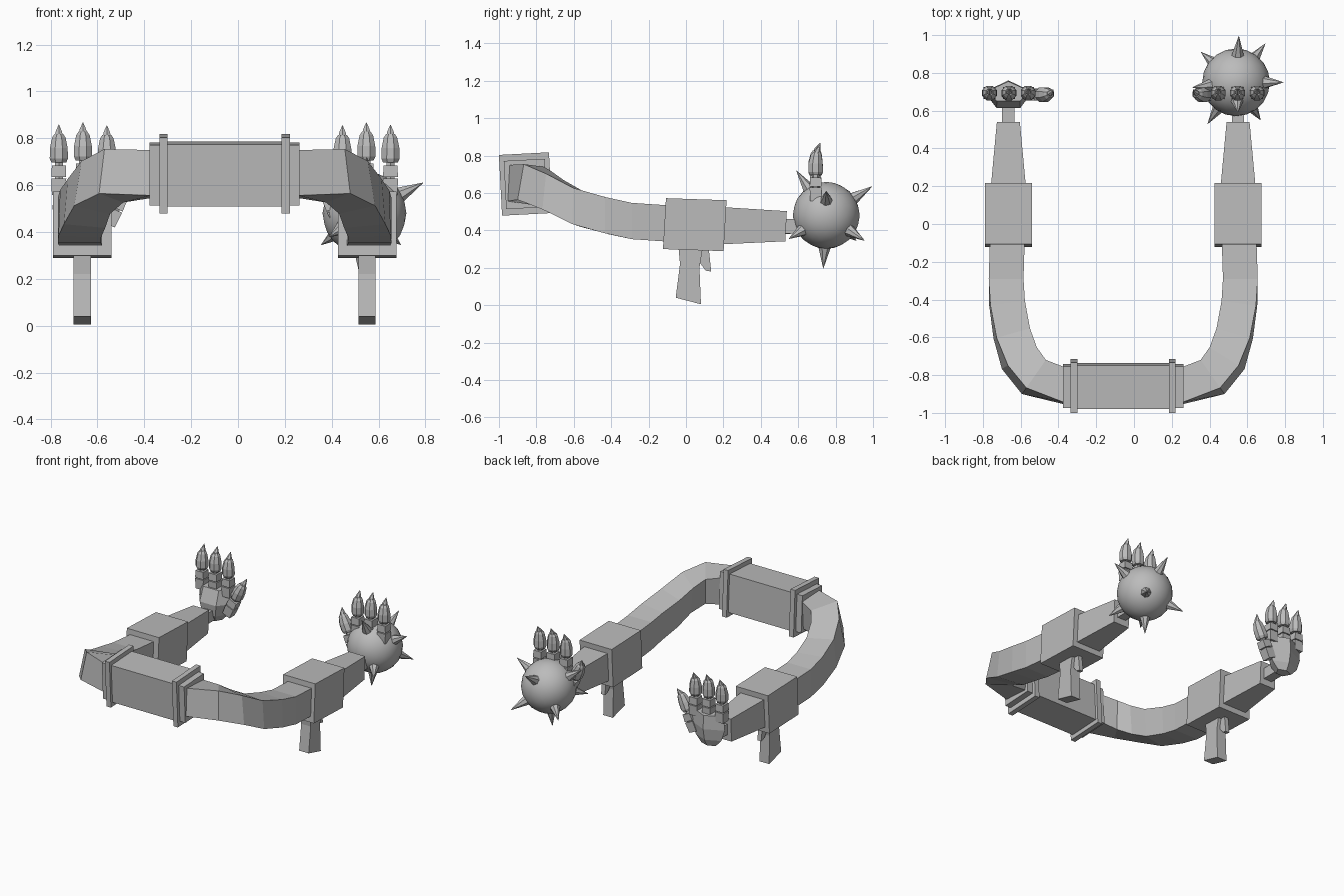
import bpy, bmesh, math
from mathutils import Vector, Matrix

cube = bpy.data.objects.get("Cube")
if cube:
    bpy.data.objects.remove(cube, do_unlink=True)

GREY = (0.5, 0.5, 0.5, 1)
mat = bpy.data.materials.new("plain grey")
mat.use_nodes = True
mat.diffuse_color = GREY
mat.node_tree.nodes["Principled BSDF"].inputs["Base Color"].default_value = GREY

MID = -0.057      # x of the mirror plane
ARM = 0.608       # distance of each arm from it
BALL = Vector((0.54, 0.75, 0.48))


def finish(name, bm, smooth=False):
    bmesh.ops.recalc_face_normals(bm, faces=bm.faces)
    for f in bm.faces:
        f.smooth = smooth
    me = bpy.data.meshes.new(name)
    bm.to_mesh(me)
    bm.free()
    me.materials.append(mat)
    ob = bpy.data.objects.new(name, me)
    bpy.context.collection.objects.link(ob)
    return ob


def add_loft(bm, rings):
    """Skin a row of equal-length rings and cap both ends."""
    rows = [[bm.verts.new(p) for p in r] for r in rings]
    n = len(rows[0])
    for a, b in zip(rows, rows[1:]):
        for i in range(n):
            j = (i + 1) % n
            bm.faces.new((a[i], a[j], b[j], b[i]))
    bm.faces.new(rows[0])
    bm.faces.new(rows[-1])


def pair(name, *lofts):
    """Make a left and a right copy; ring x is the distance from the mirror plane."""
    for side, s in (("left", 1), ("right", -1)):
        bm = bmesh.new()
        for rings in lofts:
            add_loft(bm, [[(MID + s * p[0], p[1], p[2]) for p in r] for r in rings])
        finish(side + "_" + name, bm)


def rect_y(y, z, w, h, lean=0.0, x=ARM):
    """Upright rectangle facing along y."""
    return [(x + a * w / 2, y + b * lean, z + b * h / 2)
            for a, b in ((-1, -1), (1, -1), (1, 1), (-1, 1))]


def rect_x(x, w, h):
    """Slightly pitched rectangle facing along x, for the shoulder bar."""
    rot = Matrix.Rotation(math.radians(3), 3, 'X')
    c = Vector((MID + x, -0.858, 0.648))
    return [c + rot @ Vector((0, a * w / 2, b * h / 2))
            for a, b in ((-1, -1), (1, -1), (1, 1), (-1, 1))]


def bar(name, x0, x1, w, h):
    bm = bmesh.new()
    add_loft(bm, [rect_x(x0, w, h), rect_x(x1, w, h)])
    finish(name, bm)


# Shoulder bar with a flange near each end
bar("shoulder_bar", -0.26, 0.26, 0.23, 0.265)
for side, s in (("left", 1), ("right", -1)):
    bar(side + "_flange", s * 0.243, s * 0.278, 0.268, 0.325)
    bar(side + "_bar_end", s * 0.25, s * 0.32, 0.22, 0.258)

# Curved upper arms: distance, y, z, heading in degrees, roll in degrees
PATH = [(0.614, -0.10, 0.437, 0, 0), (0.62, -0.29, 0.45, 0, 0),
        (0.615, -0.42, 0.478, -8, 2), (0.59, -0.58, 0.522, -16, 5),
        (0.55, -0.71, 0.59, -32, 11), (0.473, -0.81, 0.64, -55, 12),
        (0.31, -0.857, 0.648, -87, 3)]
rings = []
for x, y, z, head, roll in PATH:
    h, r = math.radians(head), math.radians(roll)
    out = Vector((math.cos(h), math.sin(h), 0))
    up = Vector((0, 0, 1))
    u = out * math.cos(r) + up * math.sin(r)
    v = up * math.cos(r) - out * math.sin(r)
    rings.append([Vector((x, y, z)) + u * a * 0.092 + v * b * 0.097
                  for a, b in ((-1, -1), (1, -1), (1, 1), (-1, 1))])
pair("upper_arm", rings)

# Sleeves, forearms and wrists
pair("sleeve", [rect_y(-0.115, 0.436, 0.25, 0.272, 0.008),
                rect_y(0.209, 0.425, 0.25, 0.272, 0.008)])
pair("forearm", [rect_y(0.20, 0.425, 0.185, 0.198),
                 rect_y(0.535, 0.422, 0.122, 0.161, 0.004)])
pair("wrist", [rect_y(0.52, 0.422, 0.065, 0.075), rect_y(0.67, 0.422, 0.065, 0.075)])


def plate(profile, w):
    """Side profile of (y, z) points thickened along x."""
    return [[(ARM + s * w / 2, y, z) for y, z in profile] for s in (-1, 1)]


# Grips and triggers under the sleeves
pair("grip", plate([(-0.04, 0.31), (-0.032, 0.22), (-0.055, 0.04), (0.08, 0.005),
                    (0.072, 0.2), (0.09, 0.31)], 0.074))
pair("trigger", plate([(0.07, 0.30), (0.075, 0.225), (0.105, 0.185), (0.135, 0.18),
                       (0.122, 0.30)], 0.03))

# Palms: z, half width, front y, back y
PALM = [(0.372, 0.055, 0.65, 0.72), (0.42, 0.1, 0.625, 0.745),
        (0.5, 0.127, 0.615, 0.76), (0.595, 0.12, 0.65, 0.755)]
pair("palm", [[(ARM - w, 0.70, z), (ARM - w * 0.5, f, z), (ARM + w * 0.5, f, z),
               (ARM + w, 0.70, z), (ARM, b, z)] for z, w, f, b in PALM])


def finger(name, base, direction):
    """Two square knuckles, a swollen tip segment and a claw."""
    base, d = Vector(base), Vector(direction)
    q = Vector((0, 0, 1)).rotation_difference(d)

    def tube(sides, steps):
        return [[base + q @ Vector((r * math.cos(a), r * math.sin(a) + dy, t))
                 for a in [math.tau * (i + 0.5) / sides for i in range(sides)]]
                for t, r, dy in steps]
    pair(name,
         tube(4, [(-0.02, 0.042, 0), (0.05, 0.045, 0)]),
         tube(6, [(0.04, 0.02, 0), (0.13, 0.02, 0)]),
         tube(4, [(0.056, 0.045, 0), (0.105, 0.042, 0)]),
         tube(8, [(0.118, 0.034, 0), (0.135, 0.042, 0), (0.18, 0.041, 0),
                  (0.225, 0.031, 0.003), (0.24, 0.02, 0.005)]),
         tube(6, [(0.225, 0.021, 0.005), (0.25, 0.016, 0.01), (0.28, 0.001, 0.025)]))


for name, x, z in (("outer_finger", 0.1, 0.578), ("middle_finger", -0.003, 0.588),
                   ("inner_finger", -0.105, 0.575)):
    finger(name, (ARM + x, 0.693, z), (0, 0, 1))
finger("thumb", (ARM - 0.12, 0.685, 0.45), (-0.42, 0, 0.9))

# Spiked ball around the left hand
bm = bmesh.new()
bmesh.ops.create_icosphere(bm, subdivisions=3, radius=0.179,
                           matrix=Matrix.Translation(BALL))
finish("spiked_ball", bm, smooth=True)

TIPS = [(0.015, 0.245, 0.155), (-0.015, -0.016, -0.283), (0.25, 0, 0.13),
        (0.155, 0.205, -0.135), (-0.185, 0.16, -0.135), (-0.23, -0.027, 0.16),
        (-0.15, -0.22, -0.1), (0.13, -0.2, -0.125), (0.01, -0.16, 0.24)]
bm = bmesh.new()
for tip in TIPS:
    tip = Vector(tip)
    length = tip.length - 0.16
    rot = Vector((0, 0, 1)).rotation_difference(tip).to_matrix().to_4x4()
    place = Matrix.Translation(BALL + tip.normalized() * (0.16 + length / 2)) @ rot
    bmesh.ops.create_cone(bm, cap_ends=True, segments=7, radius1=0.037,
                          radius2=0.001, depth=length, matrix=place)
finish("ball_spikes", bm)
